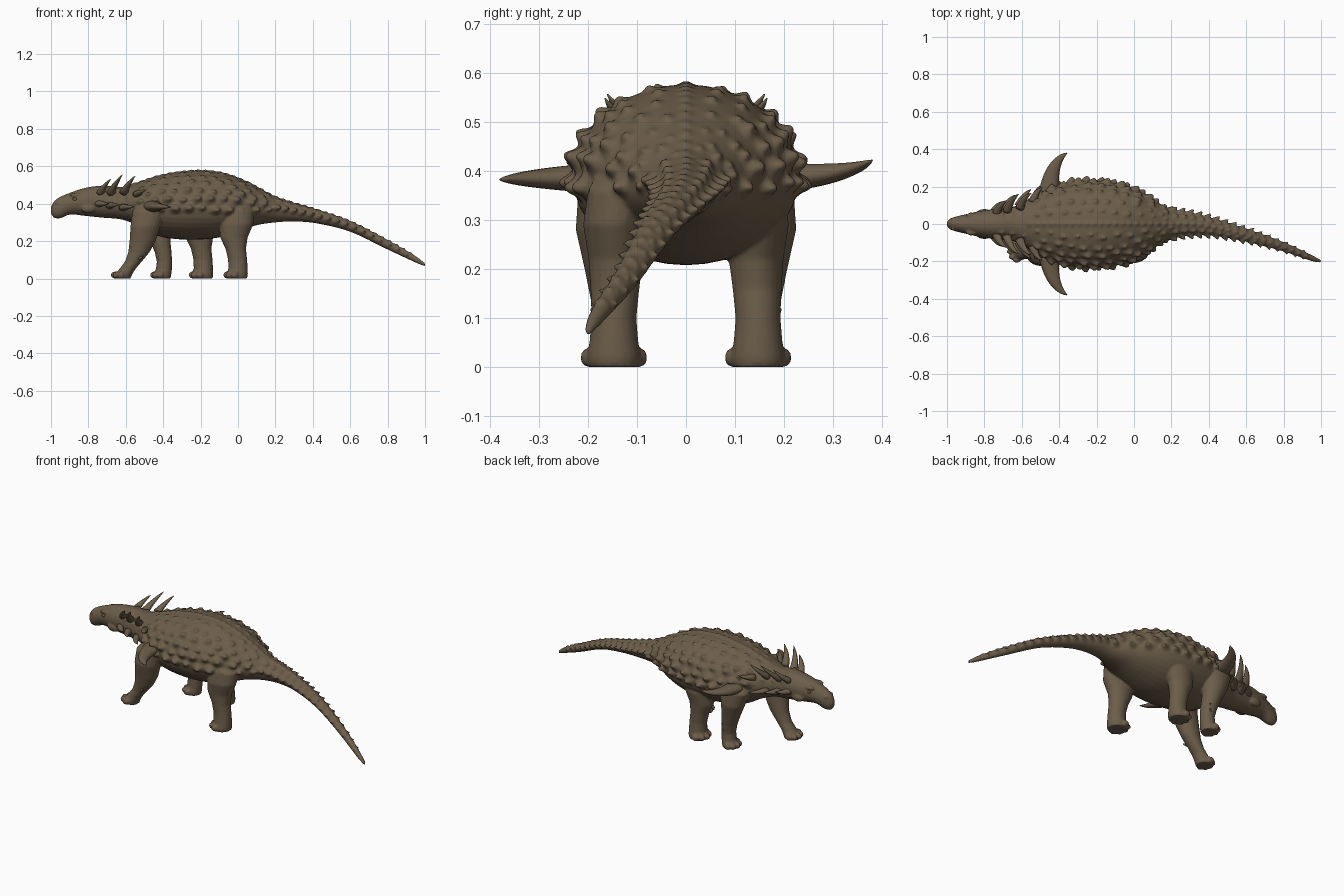
import bpy, bmesh, math, random
from mathutils import Vector, Matrix

if "Cube" in bpy.data.objects:
    bpy.data.objects.remove(bpy.data.objects["Cube"])

random.seed(4)
hide = bpy.data.materials.new("brown hide")
hide.diffuse_color = (0.15, 0.11, 0.068, 1)
hide.use_nodes = True
hide.node_tree.nodes["Principled BSDF"].inputs["Base Color"].default_value = hide.diffuse_color

# body stations: x, centre y, half width, bottom z, widest z, top z
BODY = [
    (-1.0, 0, .012, .345, .365, .385), (-.985, 0, .028, .325, .365, .412),
    (-.95, 0, .04, .322, .38, .437), (-.9, 0, .052, .342, .40, .458),
    (-.82, 0, .07, .335, .41, .484), (-.72, 0, .083, .325, .41, .497),
    (-.62, 0, .10, .315, .40, .49), (-.54, 0, .15, .285, .39, .51),
    (-.45, 0, .192, .235, .385, .54), (-.35, 0, .217, .213, .385, .563),
    (-.22, 0, .23, .208, .385, .576), (-.1, 0, .217, .22, .38, .567),
    (0, 0, .187, .25, .38, .537), (.1, 0, .13, .285, .375, .49),
    (.2, 0, .074, .30, .37, .437), (.3, 0, .057, .305, .355, .404),
    (.42, -.015, .045, .295, .33, .369), (.6, -.06, .035, .25, .278, .307),
    (.8, -.122, .025, .155, .181, .206), (.95, -.182, .016, .085, .102, .12),
    (1.0, -.2, .008, .064, .073, .082)]


def station(x):
    """Smoothly interpolated body station at x."""
    i = 0
    while i < len(BODY) - 2 and x > BODY[i + 1][0]:
        i += 1
    p = [BODY[max(0, min(len(BODY) - 1, i + k))] for k in (-1, 0, 1, 2)]
    h = p[2][0] - p[1][0]
    t = (x - p[1][0]) / h
    out = []
    for c in range(1, 6):
        m0 = (p[2][c] - p[0][c]) / (p[2][0] - p[0][0]) * h
        m1 = (p[3][c] - p[1][c]) / (p[3][0] - p[1][0]) * h
        out.append((2*t**3 - 3*t*t + 1)*p[1][c] + (t**3 - 2*t*t + t)*m0
                   + (3*t*t - 2*t**3)*p[2][c] + (t**3 - t*t)*m1)
    return out


def skin(x, deg):
    """Point on the body; 0 degrees is the spine, 90 the +y flank."""
    y, w, zb, zm, zt = station(x)
    a = math.radians(deg)
    c = math.cos(a)
    return Vector((x, y + w * math.sin(a), zm + c * ((zt - zm) if c > 0 else (zm - zb))))


def skin_normal(x, deg):
    du = skin(x, deg + 3) - skin(x, deg - 3)
    n = (skin(min(x + .02, 1), deg) - skin(x - .02, deg)).cross(du).normalized()
    y, w, zb, zm, zt = station(x)
    return n if n.dot(skin(x, deg) - Vector((x, y, zm))) > 0 else -n


def loft(bm, rings):
    loops = [[bm.verts.new(p) for p in r] for r in rings]
    n = len(loops[0])
    for a, b in zip(loops, loops[1:]):
        for i in range(n):
            bm.faces.new((a[i], a[(i + 1) % n], b[(i + 1) % n], b[i]))
    bm.faces.new(loops[0])
    bm.faces.new(loops[-1][::-1])


def horn(bm, base, mid, tip, r, flat=1.0, n=10, steps=8):
    """Tapered horn along a quadratic curve; flat squashes it in z."""
    base, mid, tip = Vector(base), Vector(mid), Vector(tip)
    rings = []
    for s in range(steps + 1):
        t = s / steps
        c = base*(1-t)**2 + mid*2*t*(1-t) + tip*t*t
        d = ((mid - base)*(1-t) + (tip - mid)*t).normalized()
        u = d.cross(Vector((0, 0, 1))).normalized()
        v = u.cross(d)
        k = r * (1 - t)**.8 + .0015
        rings.append([c + u*k*math.cos(2*math.pi*i/n) + v*k*flat*math.sin(2*math.pi*i/n)
                      for i in range(n)])
    loft(bm, rings)


def scute(bm, x, deg, r, h, lean):
    """Flared bump on the skin, its peak leaning to the tail."""
    n = skin_normal(x, deg)
    u = (Vector((1, 0, 0)) - n * n.x).normalized()
    v = n.cross(u)
    p = skin(x, deg)
    rings = []
    for k, q in ((1.2, -.4), (1.2, .03), (.85, .25), (.6, .6), (.38, .9), (.15, 1.05)):
        c = p + n*h*q + u*lean*max(q, 0)
        rings.append([c + u*r*1.25*k*math.cos(math.pi*i/5) + v*r*.9*k*math.sin(math.pi*i/5)
                      for i in range(10)])
    loft(bm, rings)


def ball(bm, c, s):
    bmesh.ops.create_uvsphere(bm, u_segments=16, v_segments=10, radius=1,
                              matrix=Matrix.Translation(c) @ Matrix.Diagonal((*s, 1)))


def finish(name, bm):
    bmesh.ops.recalc_face_normals(bm, faces=bm.faces)
    for f in bm.faces:
        f.smooth = True
    me = bpy.data.meshes.new(name)
    bm.to_mesh(me)
    bm.free()
    ob = bpy.data.objects.new(name, me)
    me.materials.append(hide)
    bpy.context.collection.objects.link(ob)
    return ob


# body, head and tail in one skin
bm = bmesh.new()
xs = [-1 + 2 * i / 130 for i in range(131)]
loft(bm, [[skin(x, a * 10) for a in range(36)] for x in xs])

# legs: z, x, |y|, x radius, y radius
HIND = [(.41, .0, .11, .05, .05), (.36, .0, .13, .088, .07), (.29, -.008, .145, .09, .065),
        (.22, -.022, .143, .074, .056), (.16, -.012, .145, .055, .05), (.1, -.002, .147, .051, .046),
        (.05, .0, .147, .052, .05), (.02, -.005, .147, .058, .056), (.0, -.005, .147, .054, .053)]
FORE_AHEAD = [(.42, -.46, .13, .06, .04), (.36, -.475, .16, .09, .06), (.28, -.495, .165, .08, .06),
              (.2, -.51, .155, .07, .052), (.14, -.53, .15, .057, .045), (.09, -.56, .147, .045, .04),
              (.05, -.592, .147, .043, .042), (.02, -.615, .147, .048, .048), (.0, -.618, .147, .045, .045)]
FORE_BACK = [(.42, -.45, .13, .06, .04), (.36, -.45, .16, .085, .06), (.28, -.435, .165, .072, .06),
             (.2, -.415, .155, .054, .052), (.14, -.4, .15, .045, .045), (.09, -.393, .147, .041, .04),
             (.05, -.396, .147, .043, .042), (.02, -.405, .147, .048, .048), (.0, -.405, .147, .045, .045)]
for rows, side, dx in ((HIND, -1, 0), (HIND, 1, -.185), (FORE_AHEAD, -1, 0), (FORE_BACK, 1, 0)):
    loft(bm, [[(x + dx + rx*math.cos(math.pi*i/10), side*y + ry*math.sin(math.pi*i/10), z)
               for i in range(20)] for z, x, y, rx, ry in rows])
    z, x, y, rx, ry = rows[-2]
    for a in (-75, -38, 0, 38, 75):   # toes
        t = math.radians(a)
        ball(bm, (x + dx - rx*.92*math.cos(t), side*y + ry*math.sin(t), .019), (.021, .014, .019))

# brow, cheek and nostril lumps
for s in (-1, 1):
    ball(bm, (-.865, s*.046, .445), (.035, .014, .012))
    ball(bm, (-.80, s*.062, .375), (.04, .018, .025))
    ball(bm, (-.965, s*.026, .405), (.014, .009, .012))

# back armour: staggered rows of scutes, larger towards the flank
for k, (deg, r, h) in enumerate(((17, .015, .010), (33, .018, .013), (48, .020, .016),
                                 (63, .022, .020), (78, .024, .025), (94, .024, .027))):
    for s in (-1, 1):
        x = -.52 + .036 * (k % 2)
        while x < .2:
            f = random.uniform(.8, 1.15) * (1 if x < .08 else .75)
            scute(bm, x, s * (deg + random.uniform(-3, 3)), r*f, h*f, .01)
            x += .072 + random.uniform(-.01, .01)
        if k in (1, 3):   # small studs over the neck
            for x in (-.71, -.65, -.59):
                scute(bm, x, s * deg, .013, .007, .005)

# spine ridge
for i in range(40):
    scute(bm, -.56 + .038 * i, 0, .02 - .0003 * i, .007, .008)

# tail spikes along both sides
for i in range(16):
    x = .2 + .047 * i
    f = 1 - .042 * i
    for s in (-1, 1):
        scute(bm, x, s * 82, .019*f, .028*f, .02*f)
        scute(bm, x + .02, s * 40, .015*f, .012*f, .01*f)

# fuse everything into one soft hide
body = finish("armoured_body", bm)
rm = body.modifiers.new("fuse", 'REMESH')
rm.mode, rm.voxel_size, rm.use_smooth_shade = 'VOXEL', .0056, True
sm = body.modifiers.new("soften", 'SMOOTH')
sm.factor, sm.iterations = .5, 3

# eyes
bm = bmesh.new()
for s in (-1, 1):
    ball(bm, (-.872, s*.055, .425), (.012, .006, .009))
finish("eyes", bm)

# neck spikes in upper and lower rows
bm = bmesh.new()
for s in (-1, 1):
    for x, y, z, tx, ty, tz in ((-.735, .055, .455, -.68, .125, .532),
                                (-.68, .065, .455, -.617, .16, .556),
                                (-.61, .085, .46, -.55, .165, .548),
                                (-.745, .065, .40, -.69, .12, .40),
                                (-.685, .075, .39, -.635, .155, .395),
                                (-.615, .095, .38, -.55, .185, .385),
                                (-.54, .12, .45, -.49, .195, .475)):
        horn(bm, (x, s*y, z), ((x + tx)/2 - .012, s*((y + ty)/2 + .015), (z + tz)/2),
             (tx, s*ty, tz), .023, .8)
finish("neck_spikes", bm)

# large curved shoulder spikes
bm = bmesh.new()
for s, tz in ((-1, .382), (1, .422)):
    horn(bm, (-.455, s*.13, .385), (-.455, s*.325, .385), (-.357, s*.38, tz), .058, .6, 14, 14)
finish("shoulder_spikes", bm)

# small elbow spikes
bm = bmesh.new()
for s, x in ((-1, -.53), (1, -.395)):
    for z in (.11, .145):
        horn(bm, (x, s*.172, z), (x + .01, s*.186, z), (x + .02, s*.194, z + .008), .012, 1, 8, 4)
finish("elbow_spikes", bm)
